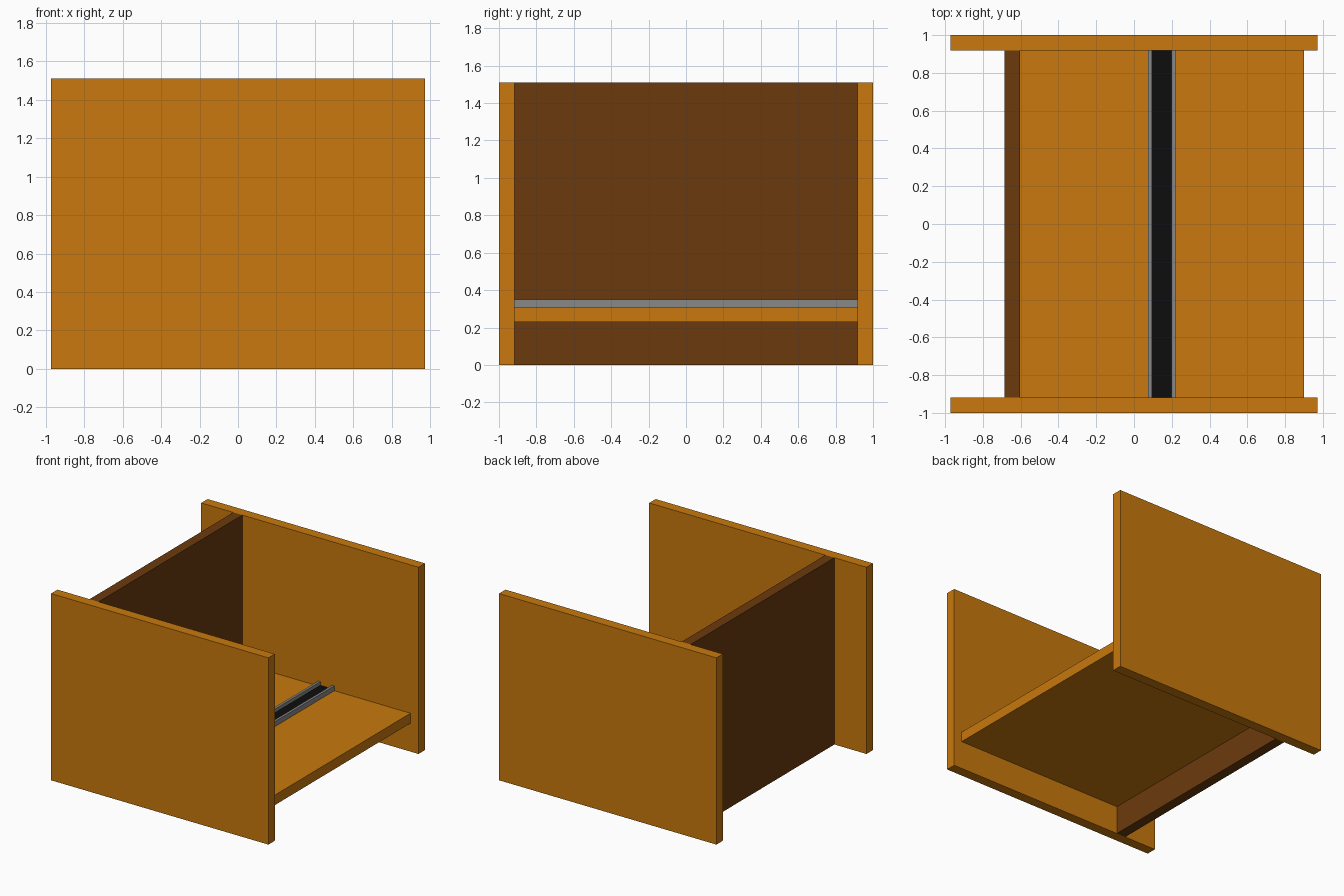
import bpy

if "Cube" in bpy.data.objects:
    bpy.data.objects.remove(bpy.data.objects["Cube"])


def material(name, rgb):
    m = bpy.data.materials.new(name)
    m.diffuse_color = (*rgb, 1)
    m.use_nodes = True
    m.node_tree.nodes["Principled BSDF"].inputs["Base Color"].default_value = m.diffuse_color
    return m


def box(name, x, y, z, mat):
    """Box spanning the given (min, max) ranges."""
    bpy.ops.mesh.primitive_cube_add(size=1, location=[(a + b) / 2 for a, b in (x, y, z)])
    ob = bpy.context.object
    ob.name = name
    ob.scale = [b - a for a, b in (x, y, z)]
    bpy.ops.object.transform_apply(location=False, rotation=False, scale=True)
    ob.data.materials.append(mat)
    return ob


orange = material("orange_wood", (0.58, 0.19, 0.004))
brown = material("brown_wood", (0.15, 0.042, 0.004))
grey = material("grey_metal", (0.25, 0.25, 0.25))
black = material("black", (0.004, 0.004, 0.004))

INNER = (-0.918, 0.918)
TOP = 1.51

# Side panels
for side, y in (("front", (-1, -0.918)), ("rear", (0.918, 1))):
    box(side + "_side_panel", (-0.972, 0.972), y, (0, TOP), orange)

# Back board and shelf
box("back_board", (-0.685, -0.604), INNER, (0, TOP), brown)
box("shelf", (-0.604, 0.9), INNER, (0.229, 0.31), orange)

# Track: two metal lips with a recessed black strip between
for side, x in (("left", (0.074, 0.094)), ("right", (0.199, 0.219))):
    box(side + "_track_lip", x, INNER, (0.31, 0.35), grey)
box("track_strip", (0.094, 0.199), INNER, (0.31, 0.321), black)
